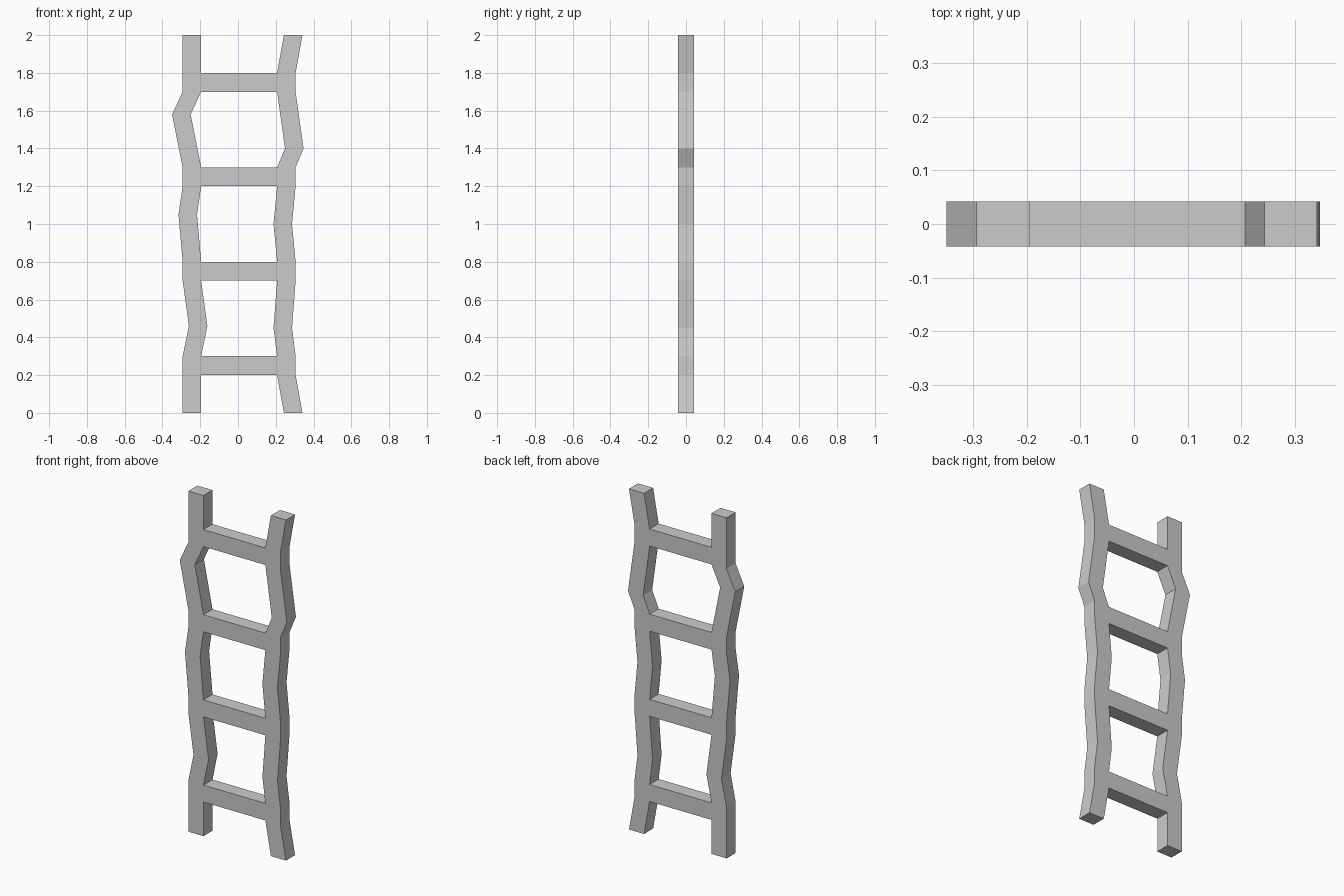
import bpy, bmesh

if "Cube" in bpy.data.objects:
    bpy.data.objects.remove(bpy.data.objects["Cube"])

WIDTH = 0.098      # rail width
DEPTH = 0.084      # ladder thickness
RUNGS = [(0.2, 0.3), (0.7, 0.8), (1.2, 1.3), (1.7, 1.8)]
LEFT, RIGHT = -0.293, 0.207   # straight position of each rail's left edge

# Crooked rail paths: (left edge x, z)
left_path = [(LEFT, 0), (LEFT, 0.2), (LEFT, 0.3), (-0.26, 0.46), (LEFT, 0.7),
             (LEFT, 0.8), (-0.315, 1.05), (LEFT, 1.2), (LEFT, 1.3),
             (-0.349, 1.58), (LEFT, 1.7), (LEFT, 1.8), (LEFT, 2)]
right_path = [(0.243, 0), (RIGHT, 0.2), (RIGHT, 0.3), (0.188, 0.45), (RIGHT, 0.7),
              (RIGHT, 0.8), (0.188, 1.0), (RIGHT, 1.2), (RIGHT, 1.3),
              (0.249, 1.4), (RIGHT, 1.7), (RIGHT, 1.8), (0.243, 2)]

bm = bmesh.new()


def quad(a, b, c, d):
    bm.faces.new([bm.verts.new((x, -DEPTH / 2, z)) for x, z in (a, b, c, d)])


# Rails as strips in the front plane
for path in (left_path, right_path):
    for (x0, z0), (x1, z1) in zip(path, path[1:]):
        quad((x0, z0), (x0 + WIDTH, z0), (x1 + WIDTH, z1), (x1, z1))

# Rungs bridging the rails
for z0, z1 in RUNGS:
    quad((LEFT + WIDTH, z0), (RIGHT, z0), (RIGHT, z1), (LEFT + WIDTH, z1))

# Weld into one outline and extrude to full thickness
bmesh.ops.remove_doubles(bm, verts=bm.verts, dist=0.0005)
ext = bmesh.ops.extrude_face_region(bm, geom=bm.faces[:], use_keep_orig=True)
back = [g for g in ext["geom"] if isinstance(g, bmesh.types.BMVert)]
bmesh.ops.translate(bm, verts=back, vec=(0, DEPTH, 0))
bmesh.ops.recalc_face_normals(bm, faces=bm.faces)

mesh = bpy.data.meshes.new("ladder")
bm.to_mesh(mesh)
bm.free()
ladder = bpy.data.objects.new("ladder", mesh)
bpy.context.collection.objects.link(ladder)
